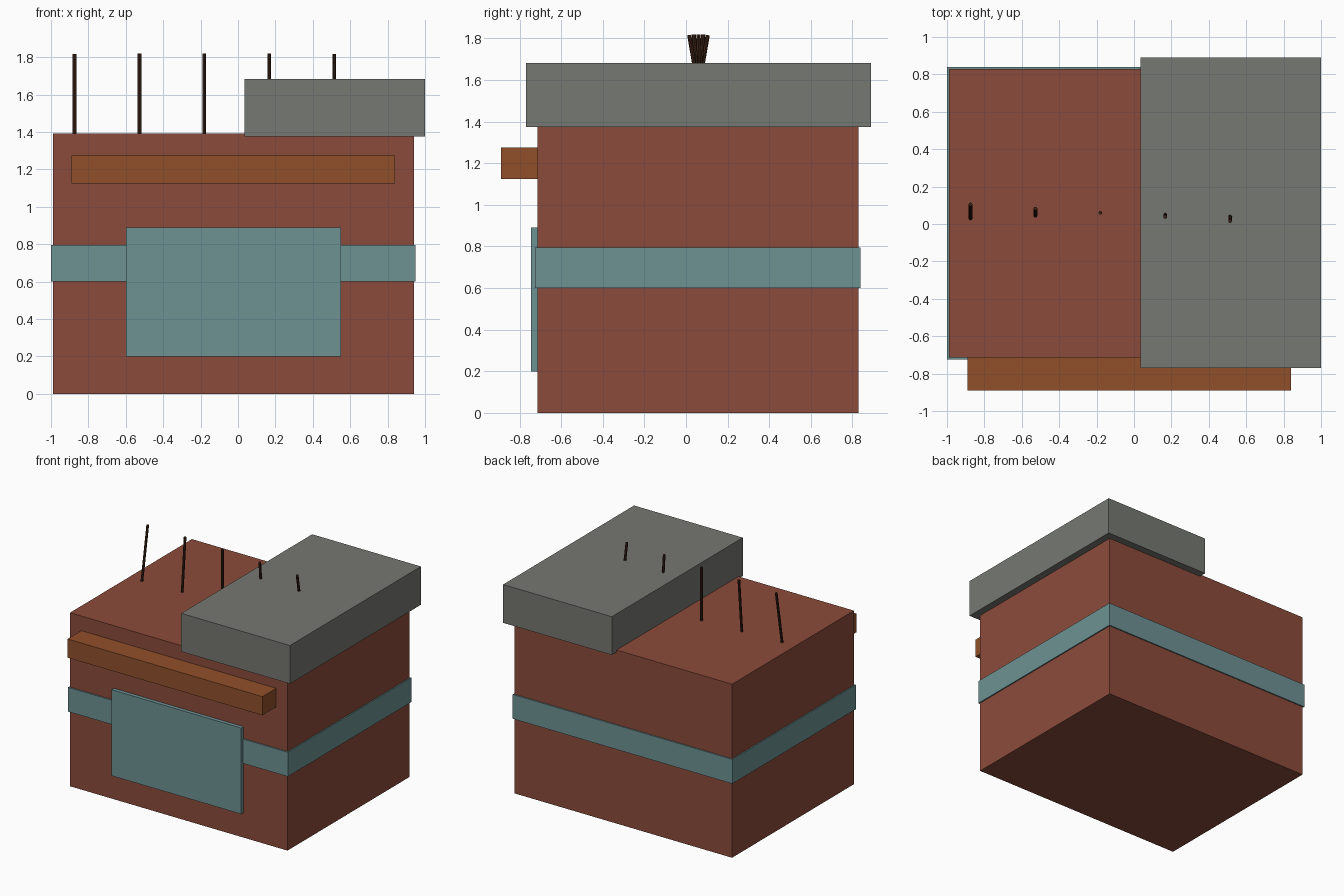
import bpy
import bmesh
from mathutils import Matrix, Vector

default = bpy.data.objects.get("Cube")
if default:
    bpy.data.objects.remove(default, do_unlink=True)


def make_material(name, rgb):
    """Flat colour given as 8-bit display values, stored as linear."""
    linear = [((c / 255 + 0.055) / 1.055) ** 2.4 for c in rgb]
    mat = bpy.data.materials.new(name)
    mat.use_nodes = True
    mat.diffuse_color = (*linear, 1)
    shader = mat.node_tree.nodes["Principled BSDF"]
    shader.inputs["Base Color"].default_value = (*linear, 1)
    return mat


def finish(name, bm, mat):
    mesh = bpy.data.meshes.new(name)
    bm.to_mesh(mesh)
    bm.free()
    mesh.materials.append(mat)
    obj = bpy.data.objects.new(name, mesh)
    bpy.context.collection.objects.link(obj)
    return obj


def box(name, low, high, mat):
    """Box between two opposite corners."""
    low, high = Vector(low), Vector(high)
    bm = bmesh.new()
    bmesh.ops.create_cube(bm, size=1)
    bmesh.ops.scale(bm, vec=high - low, verts=bm.verts)
    bmesh.ops.translate(bm, vec=(low + high) / 2, verts=bm.verts)
    return finish(name, bm, mat)


brick = make_material("brick red", (139, 75, 59))
slate = make_material("slate grey", (118, 120, 114))
teal = make_material("dusty teal", (110, 146, 148))
wood = make_material("warm brown wood", (145, 80, 43))
dark = make_material("dark brown", (62, 36, 23))

# Main block, with a band wrapped around it and a panel on the front
box("body", (-0.99, -0.715, 0), (0.94, 0.83, 1.392), brick)
box("band", (-1, -0.725, 0.6), (0.95, 0.84, 0.795), teal)
box("front_panel", (-0.6, -0.745, 0.2), (0.55, -0.7, 0.89), teal)

# Ledge beam along the front and the heavy slab over one half of the top
box("front_beam", (-0.89, -0.89, 1.125), (0.84, -0.71, 1.275), wood)
box("top_slab", (0.035, -0.77, 1.375), (1, 0.89, 1.682), slate)

# Row of thin rods, fanned from back-leaning to front-leaning
for i in range(-2, 3):
    bm = bmesh.new()
    bmesh.ops.create_cone(bm, cap_ends=True, segments=8, radius1=0.01,
                          radius2=0.01, depth=0.52)
    place = Matrix.Translation((-0.18 + 0.347 * i, 0.06, 1.56))
    bm.transform(place @ Matrix.Rotation(0.086 * i, 4, "X"))
    finish(f"rod_{i + 3}", bm, dark)
